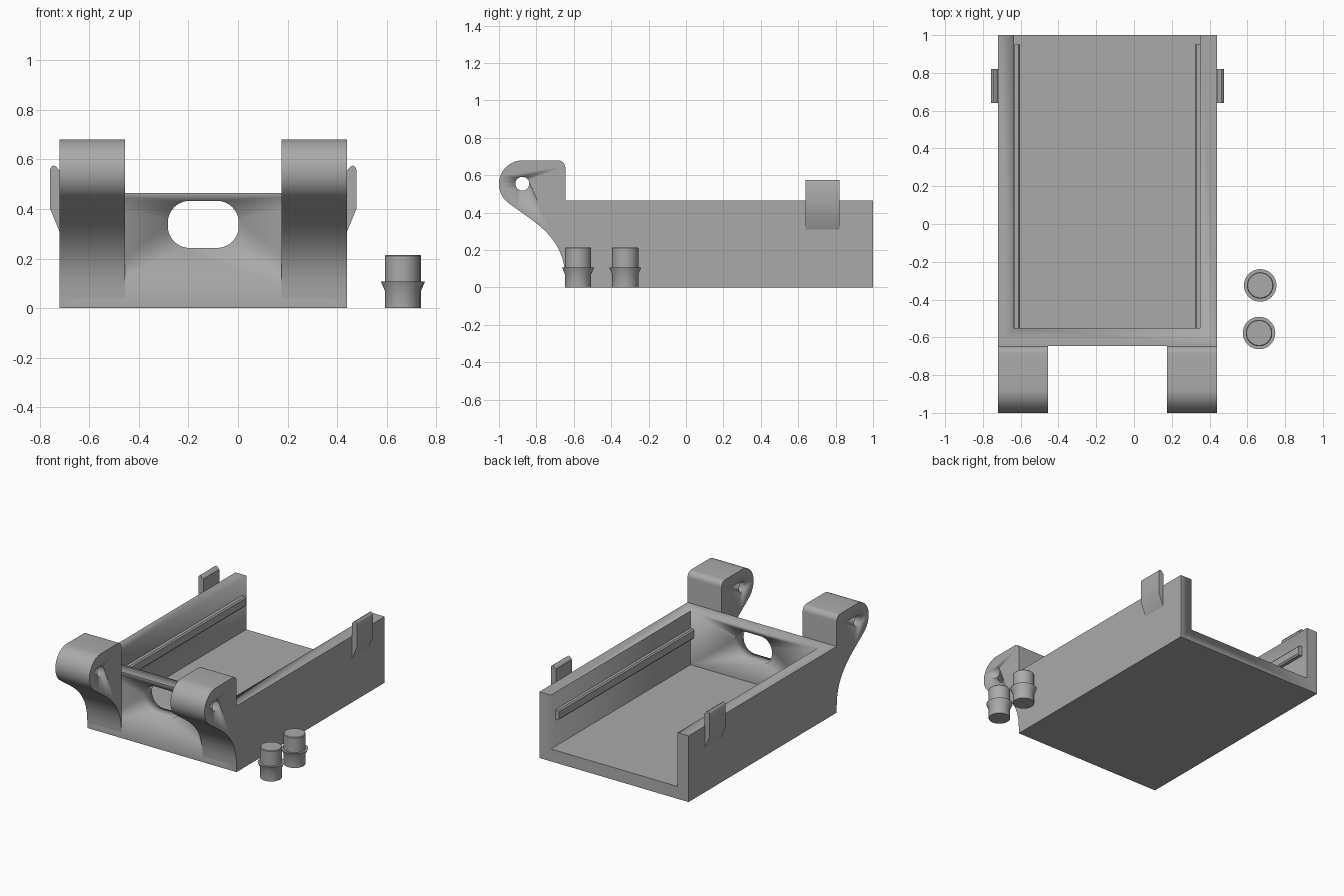
import bpy, bmesh, math
from mathutils import Vector

if "Cube" in bpy.data.objects:
    bpy.data.objects.remove(bpy.data.objects["Cube"])

grey = bpy.data.materials.new("grey plastic")
grey.diffuse_color = (0.40, 0.40, 0.40, 1)
grey.use_nodes = True
grey.node_tree.nodes["Principled BSDF"].inputs["Base Color"].default_value = grey.diffuse_color
CX = -0.14  # centre line of the tray


def finish(name, bm, smooth=True):
    bmesh.ops.recalc_face_normals(bm, faces=bm.faces)
    me = bpy.data.meshes.new(name)
    bm.to_mesh(me)
    bm.free()
    ob = bpy.data.objects.new(name, me)
    bpy.context.collection.objects.link(ob)
    me.materials.append(grey)
    if smooth:
        bpy.ops.object.select_all(action='DESELECT')
        ob.select_set(True)
        bpy.context.view_layer.objects.active = ob
        bpy.ops.object.shade_smooth_by_angle(angle=math.radians(35))
    return ob


def prism(name, outline, axis, lo, hi):
    """Extrude a 2D outline along x (outline = y,z) or y (outline = x,z)."""
    bm = bmesh.new()
    place = (lambda p: (lo, p[0], p[1])) if axis == 'x' else (lambda p: (p[0], lo, p[1]))
    face = bm.faces.new([bm.verts.new(place(p)) for p in outline])
    ext = bmesh.ops.extrude_face_region(bm, geom=[face])
    step = Vector((hi - lo, 0, 0)) if axis == 'x' else Vector((0, hi - lo, 0))
    bmesh.ops.translate(bm, verts=[v for v in ext['geom'] if isinstance(v, bmesh.types.BMVert)], vec=step)
    return finish(name, bm)


def arc(cx, cz, r, a0, a1, n):
    return [(cx + r * math.cos(math.radians(a0 + (a1 - a0) * i / n)),
             cz + r * math.sin(math.radians(a0 + (a1 - a0) * i / n))) for i in range(n + 1)]


def rect(a0, a1, b0, b1):
    return [(a0, b0), (a1, b0), (a1, b1), (a0, b1)]


def cut(ob, cutter):
    m = ob.modifiers.new("cut", 'BOOLEAN')
    m.operation, m.solver, m.object = 'DIFFERENCE', 'EXACT', cutter
    bpy.context.view_layer.objects.active = ob
    bpy.ops.object.modifier_apply(modifier=m.name)
    bpy.data.objects.remove(cutter)


# Open-backed tray with a rounded slot through its front wall
tray = prism("tray", rect(-0.72, 0.44, 0, 0.465), 'y', -0.645, 1.0)
cut(tray, prism("cavity", rect(-0.635, 0.35, 0.087, 0.8), 'y', -0.55, 1.2))
r, hw, hh, zc = 0.088, 0.143, 0.095, 0.338
slot = []
for k, (sx, sz) in enumerate([(1, 1), (-1, 1), (-1, -1), (1, -1)]):
    slot += arc(CX + sx * (hw - r), zc + sz * (hh - r), r, 90 * k, 90 * k + 90, 10)
cut(tray, prism("slot_cutter", slot, 'y', -0.8, -0.4))

# Hinge ear: round nose, filleted top corner, S-curve sweeping into the front wall
ear_outline = arc(-0.685, 0.64, 0.04, 0, 90, 6) + arc(-0.873, 0.553, 0.127, 90, 230, 20)
b = [Vector(p) for p in [(-0.955, 0.456), (-0.80, 0.34), (-0.645, 0.27), (-0.645, 0.04)]]
for i in range(1, 17):
    t = i / 16
    p = b[0] * (1 - t)**3 + b[1] * 3 * t * (1 - t)**2 + b[2] * 3 * t * t * (1 - t) + b[3] * t**3
    ear_outline.append((p.x, p.y))

# Clip hook and rail sections, given as distance outward from the wall and height
clip = [(-0.002, 0.31), (0.0, 0.31), (0.037, 0.40), (0.037, 0.56), (0.032, 0.57),
        (0.024, 0.575), (0.014, 0.572), (0.0, 0.555), (-0.002, 0.555)]
rail = [(0, 0.275), (-0.022, 0.275), (-0.03, 0.285), (-0.03, 0.335), (-0.022, 0.345), (0, 0.345)]

for side, s in (("left", -1), ("right", 1)):
    x0, x1 = sorted((CX + s * 0.58, CX + s * 0.315))
    ear = prism(side + "_hinge_ear", ear_outline, 'x', x0, x1)
    cut(ear, prism("pin_hole", arc(-0.875, 0.555, 0.037, 0, 345, 23), 'x', x0 - 0.1, x1 + 0.1))
    prism(side + "_clip", [(CX + s * (0.58 + d), z) for d, z in clip], 'y', 0.64, 0.82)
    prism(side + "_rail", [(CX + s * (0.4925 + d), z) for d, z in rail], 'y', -0.55, 0.95)

# Two loose hinge pins with flared collars
pin_profile = [(0, 0), (0.07, 0), (0.07, 0.07), (0.086, 0.108), (0.07, 0.108),
               (0.07, 0.21), (0.066, 0.215), (0, 0.215)]
for name, x, y in (("rear_pin", 0.668, -0.325), ("front_pin", 0.662, -0.577)):
    bm = bmesh.new()
    vs = [bm.verts.new((x + d, y, z)) for d, z in pin_profile]
    es = [bm.edges.new(e) for e in zip(vs, vs[1:])]
    bmesh.ops.spin(bm, geom=vs + es, cent=(x, y, 0), axis=(0, 0, 1),
                   angle=2 * math.pi, steps=40)
    bmesh.ops.remove_doubles(bm, verts=bm.verts, dist=1e-4)
    finish(name, bm)
